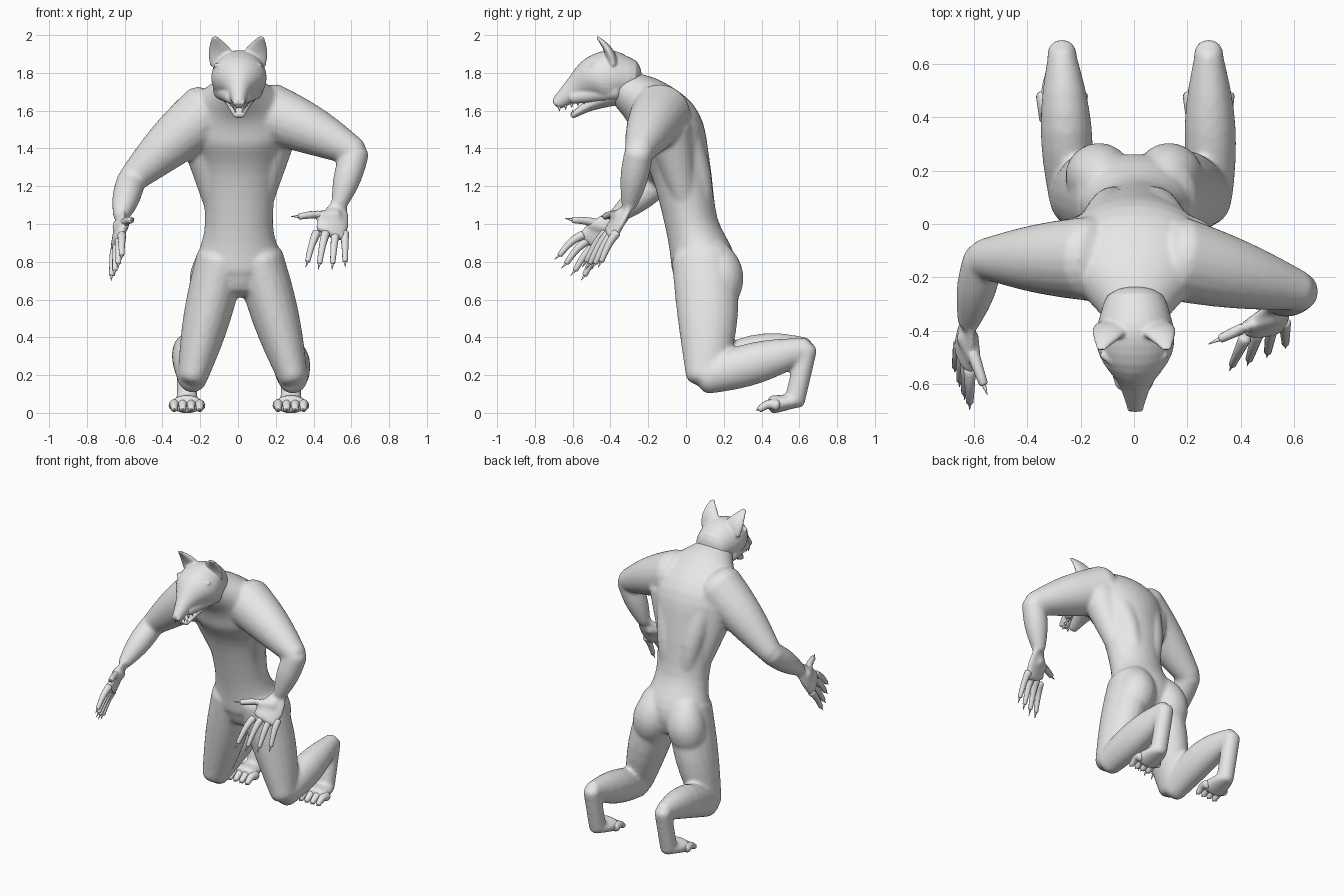
import bpy
import bmesh
import math
from mathutils import Matrix, Vector

X, Y, Z = Matrix.Identity(3)
MIDLINE = .005
SIDES = {"left": 1, "right": -1}

cube = bpy.data.objects.get("Cube")
if cube:
    bpy.data.objects.remove(cube, do_unlink=True)

grey = bpy.data.materials.new("plain_grey")
grey.use_nodes = True
colour = (.8, .8, .8, 1)
grey.diffuse_color = colour
grey.node_tree.nodes["Principled BSDF"].inputs["Base Color"].default_value = colour


def catmull(before, start, end, after, t):
    """Point on a smooth curve between start and end."""
    first = (end - before) / 2
    last = (after - start) / 2
    gap = end - start
    return start + first * t + (3 * gap - 2 * first - last) * t ** 2 + (first + last - 2 * gap) * t ** 3


def loft(bm, stations, side=X, sides=20, steps=4, dome=.6):
    """Smooth closed tube through (x, y, z, radius along side, other radius)."""
    points = [Vector(station) for station in stations]
    padded = [points[0] * 2 - points[1]] + points + [points[-1] * 2 - points[-2]]
    path = [catmull(*padded[i:i + 4], k / steps)
            for i in range(len(points) - 1) for k in range(steps)] + [points[-1]]
    centres = [Vector(point[:3]) for point in path]
    rows = []
    for i, point in enumerate(path):
        ahead = centres[min(i + 1, len(path) - 1)]
        behind = centres[max(i - 1, 0)]
        tangent = (ahead - behind).normalized()
        across = (side - tangent * side.dot(tangent)).normalized()
        rows.append((centres[i], tangent, across * point[3], tangent.cross(across) * point[4]))

    def rounded_end(row, sign):
        centre, tangent, wide, deep = row
        reach = tangent * sign * dome * min(wide.length, deep.length)
        angles = [math.radians(degrees) for degrees in (30, 55, 75)]
        return [(centre + reach * math.sin(a), tangent, wide * math.cos(a), deep * math.cos(a))
                for a in angles]

    rows = rounded_end(rows[0], -1)[::-1] + rows + rounded_end(rows[-1], 1)
    rings = []
    for centre, tangent, wide, deep in rows:
        turns = [math.tau * k / sides for k in range(sides)]
        rings.append([bm.verts.new(centre + wide * math.cos(a) + deep * math.sin(a)) for a in turns])
    faces = [bm.faces.new(rings[0]), bm.faces.new(rings[-1])]
    for lower, upper in zip(rings, rings[1:]):
        for k in range(sides):
            faces.append(bm.faces.new((lower[k - 1], lower[k], upper[k], upper[k - 1])))
    bmesh.ops.recalc_face_normals(bm, faces=faces)


def limb(bm, start, end, thick, thin, swell=0, flat=1, bow=X * 0, side=X, sides=20):
    """Tapered tube between two joints, with a muscle swell and a bow in the middle."""
    start, end = Vector(start), Vector(end)
    stations = []
    for k in range(5):
        t = k / 4
        bulge = math.sin(math.pi * t)
        radius = thick + (thin - thick) * t + swell * bulge
        stations.append((*(start.lerp(end, t) + bow * bulge), radius, radius * flat))
    loft(bm, stations, side, sides, steps=2)


def digit(bm, base, tip, radius, bow):
    """Finger or toe ending in a narrow claw."""
    base, tip = Vector(base), Vector(tip)
    slant = X + Y / 2
    limb(bm, base, base.lerp(tip, .8), radius, radius * .6, bow=bow, side=slant, sides=10)
    limb(bm, base.lerp(tip, .7), tip, radius / 2, radius / 20, side=slant, sides=8)


def centred(bm, profile):
    """Loft along the midline through (y, z, half width, half depth)."""
    loft(bm, [(MIDLINE, *row) for row in profile], sides=32)


def finish(bm, name, voxel=None, softness=0):
    mesh = bpy.data.meshes.new(name)
    bm.to_mesh(mesh)
    bm.free()
    mesh.materials.append(grey)
    mesh.shade_smooth()
    part = bpy.data.objects.new(name, mesh)
    bpy.context.collection.objects.link(part)
    if voxel:
        blend = part.modifiers.new("blend", 'REMESH')
        blend.mode = 'VOXEL'
        blend.voxel_size = voxel
        blend.use_smooth_shade = True
        soften = part.modifiers.new("soften", 'SMOOTH')
        soften.factor = .5
        soften.iterations = softness


# Torso and neck
body = bmesh.new()
centred(body, [(.1, .7, .15, .15), (.09, .8, .22, .17), (.03, 1, .18, .14), (-.03, 1.3, .21, .16),
               (-.1, 1.5, .28, .19), (-.2, 1.63, .24, .15), (-.33, 1.72, .13, .1)])

# Back muscles, buttocks and legs
knees = {"left": Vector((.29, .1, .19)), "right": Vector((-.24, .1, .19))}
feet = {"left": .28, "right": -.27}
lifts = {"left": Z * 0, "right": Z * .04}
for name, s in SIDES.items():
    limb(body, (s * .05, .08, .95), (s * .13, -.06, 1.55), .05, .1, bow=Y * .05)
    limb(body, (s * .12, 0, 1.1), (s * .2, -.09, 1.5), .06, .12)
    limb(body, (s * .11, .14, .85), (s * .15, .16, .6), .09, .1, swell=.03, bow=Y * .03)
    knee, foot = knees[name], feet[name]
    heel = Vector((foot, .64, .34))
    ball = Vector((foot, .575, .06))
    limb(body, (s * .1 + .01, .09, .82), knee, .13, .08, swell=.02, flat=1.28, bow=Y * .02)
    limb(body, knee, heel, .08, .052, swell=.03, flat=1.15, bow=lifts[name])
    limb(body, heel, ball, .055, .055)
    limb(body, ball, (foot, .46, .045), .065, .09, flat=.55)

# Arms: left held bent, right reaching down
elbows = {"left": Vector((.62, -.25, 1.38)), "right": Vector((-.565, -.13, 1.235))}
wrists = {"left": Vector((.535, -.3, 1.1)), "right": Vector((-.62, -.37, 1.04))}
palms = {"left": Vector((.49, -.4, .95)), "right": Vector((-.635, -.5, .9))}
across = {"left": Vector((.075, .03, 0)), "right": Vector((-.02, .05, -.04))}
reach = {"left": Vector((-.03, -.12, -.2)), "right": Vector((-.01, -.14, -.16))}
thumbs = {"left": Vector((.28, -.45, 1.04)), "right": Vector((-.55, -.64, 1.03))}
for name, s in SIDES.items():
    elbow, wrist, palm, spread = elbows[name], wrists[name], palms[name], across[name]
    limb(body, (s * .16, -.13, 1.59), elbow, .16, .075, swell=.012, bow=Z * .01, side=Y)
    limb(body, elbow, wrist, .075, .042, swell=.015, side=Y)
    limb(body, wrist, palm, .05, .09, swell=.01, flat=.35, side=spread)
    # Webbed root of the thumb
    root = wrist.lerp(palm, .4)
    limb(body, root, root.lerp(thumbs[name], .4), .045, .025)
    fingers = bmesh.new()
    for u in (-1, -.35, .35, 1):
        knuckle = palm + spread * u
        tip = palm + spread * u * 1.4 + reach[name] * (1 - abs(u) / 10)
        digit(fingers, knuckle, tip, .024, Z * .015)
    digit(fingers, root, thumbs[name], .028, Z * .01)
    finish(fingers, name + "_fingers")
finish(body, "body", voxel=.011, softness=10)

# Toes
for name, foot in feet.items():
    toes = bmesh.new()
    for i in range(4):
        x = foot + (i - 1.5) * .045
        digit(toes, (x, .48, .04), (x, .37, .015), .03, Z * .015)
    finish(toes, name + "_toes")

# Head with cheeks, brows and ears
head = bmesh.new()
centred(head, [(-.3, 1.77, .12, .11), (-.4, 1.775, .145, .145), (-.49, 1.765, .135, .12),
               (-.59, 1.71, .065, .067), (-.68, 1.64, .032, .035)])
eyes = bmesh.new()
for s in SIDES.values():
    limb(head, (s * .08, -.37, 1.71), (s * .035, -.6, 1.67), .055, .035)
    limb(head, (s * .03, -.56, 1.8), (s * .12, -.49, 1.84), .012, .012, bow=Z * .012, side=Z)
    limb(head, (s * .08, -.39, 1.86), (s * .125, -.47, 1.99), .072, .016, swell=.012, flat=.4, bow=Y * .015)
    # Eyes set under the brows
    limb(eyes, (s * .05, -.555, 1.785), (s * .1, -.52, 1.805), .012, .012, swell=.007, side=Z)
finish(head, "head", voxel=.007, softness=5)
finish(eyes, "eyes")

# Open lower jaw and nose
jaw = bmesh.new()
centred(jaw, [(-.36, 1.7, .11, .07), (-.5, 1.635, .065, .035), (-.6, 1.575, .03, .016)])
finish(jaw, "lower_jaw")
nose = bmesh.new()
limb(nose, (-.015, -.685, 1.645), (.025, -.685, 1.645), .018, .018, side=Y)
finish(nose, "nose")

# Teeth on both jaws, longer at the front
teeth = bmesh.new()
for s in SIDES.values():
    for i in range(5):
        f = i / 4
        x = MIDLINE + s * (.02 + .03 * f)
        size = Z * (.025 - .01 * f)
        upper = Vector((x, -.67 + .13 * f, 1.62 + .03 * f))
        lower = Vector((x, -.6 + .1 * f, 1.58 + .04 * f))
        limb(teeth, upper, upper - size, .009, .001, sides=8)
        limb(teeth, lower, lower + size, .009, .001, sides=8)
finish(teeth, "teeth")
